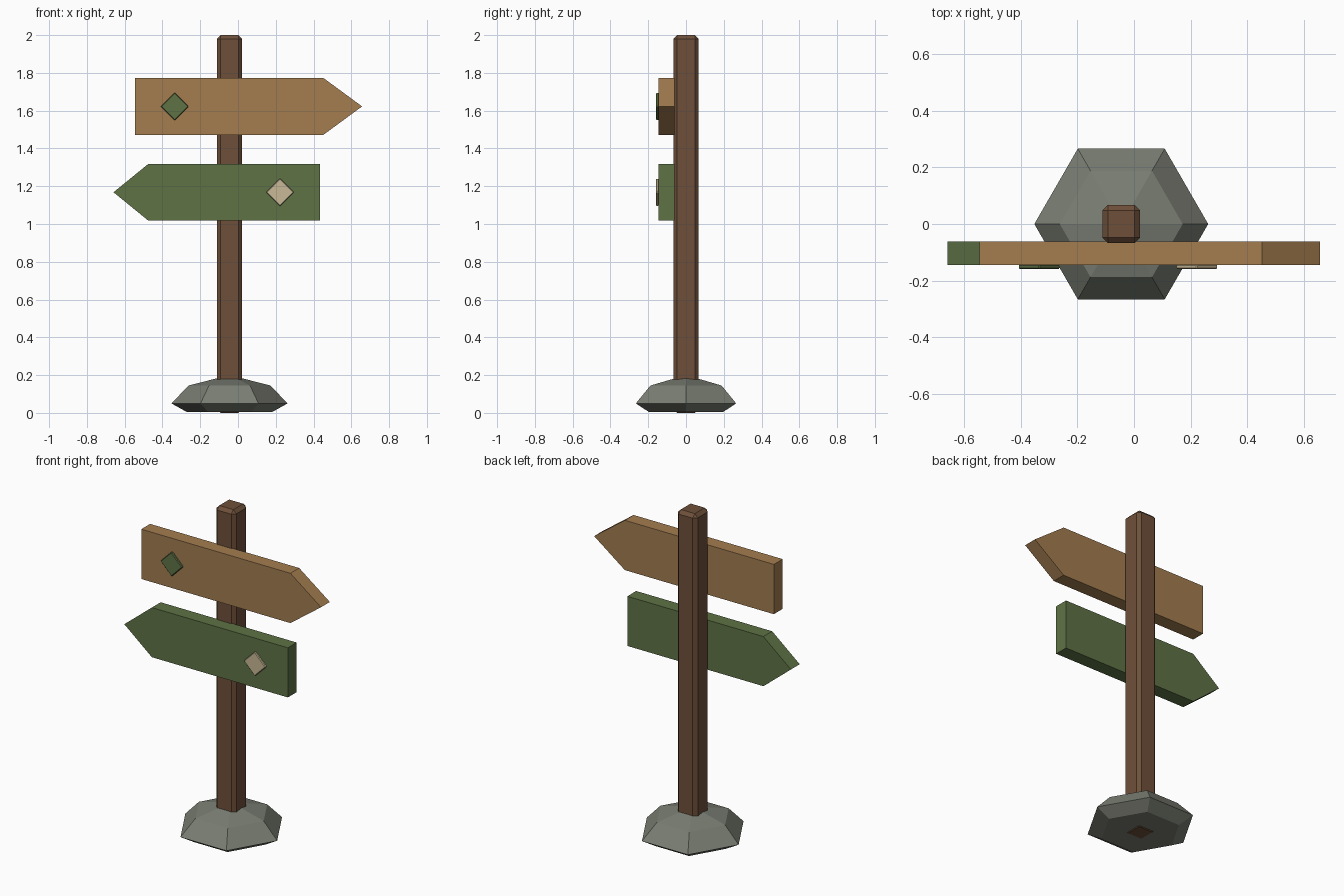
import bpy, bmesh, math
from mathutils import Matrix

if "Cube" in bpy.data.objects:
    bpy.data.objects.remove(bpy.data.objects["Cube"])

POST_X = -0.045


def material(name, rgb):
    m = bpy.data.materials.new(name)
    m.use_nodes = True
    m.diffuse_color = (*rgb, 1)
    m.node_tree.nodes["Principled BSDF"].inputs["Base Color"].default_value = (*rgb, 1)
    return m


bark = material("dark wood", (0.156, 0.080, 0.042))
tan = material("tan wood", (0.366, 0.205, 0.080))
green = material("moss green", (0.112, 0.171, 0.060))
cream = material("cream", (0.578, 0.485, 0.305))
stone = material("grey stone", (0.195, 0.209, 0.171))


def finish(bm, name, mat):
    bmesh.ops.recalc_face_normals(bm, faces=bm.faces)
    mesh = bpy.data.meshes.new(name)
    bm.to_mesh(mesh)
    bm.free()
    mesh.materials.append(mat)
    obj = bpy.data.objects.new(name, mesh)
    bpy.context.collection.objects.link(obj)
    return obj


def bevelled_box(name, size, centre, mat, bevel, tilt=0):
    bm = bmesh.new()
    bmesh.ops.create_cube(bm, size=1)
    bmesh.ops.scale(bm, vec=size, verts=bm.verts)
    bmesh.ops.bevel(bm, geom=bm.edges[:], offset=bevel, segments=1, affect='EDGES')
    place = Matrix.Translation(centre) @ Matrix.Rotation(tilt, 4, 'Y')
    bmesh.ops.transform(bm, matrix=place, verts=bm.verts)
    return finish(bm, name, mat)


def arrow_board(name, tail, shoulder, tip, low, high, mat):
    # Arrow outline extruded from its back towards the front
    bm = bmesh.new()
    outline = [(tail, low), (shoulder, low), (tip, (low + high) / 2),
               (shoulder, high), (tail, high)]
    face = bm.faces.new([bm.verts.new((x, -0.061, z)) for x, z in outline])
    extruded = bmesh.ops.extrude_face_region(bm, geom=[face], use_keep_orig=True)
    moved = [v for v in extruded["geom"] if isinstance(v, bmesh.types.BMVert)]
    bmesh.ops.translate(bm, vec=(0, -0.084, 0), verts=moved)
    return finish(bm, name, mat)


def diamond(name, x, z, mat):
    return bevelled_box(name, (0.105, 0.016, 0.105), (x, -0.151, z), mat,
                        0.004, math.pi / 4)


# Hexagonal foot: stacked rings closed by a shallow peak
bm = bmesh.new()
rings = []
for radius, z in [(0.225, 0.004), (0.307, 0.05), (0.217, 0.145)]:
    angles = [math.tau * i / 6 for i in range(6)]
    rings.append([bm.verts.new((POST_X + radius * math.cos(a), radius * math.sin(a), z))
                  for a in angles])
peak = bm.verts.new((POST_X, 0, 0.2))
bm.faces.new(rings[0])
for i in range(6):
    j = (i + 1) % 6
    for a, b in zip(rings, rings[1:]):
        bm.faces.new((a[i], a[j], b[j], b[i]))
    bm.faces.new((rings[-1][i], rings[-1][j], peak))
finish(bm, "stone_foot", stone)

# Post
bevelled_box("post", (0.134, 0.134, 2), (POST_X, 0, 1), bark, 0.02)

# Arrow boards with their diamond plates
arrow_board("upper_board", -0.545, 0.452, 0.657, 1.472, 1.773, tan)
diamond("upper_diamond", -0.335, 1.622, green)
arrow_board("lower_board", 0.435, -0.475, -0.659, 1.018, 1.318, green)
diamond("lower_diamond", 0.222, 1.168, cream)
